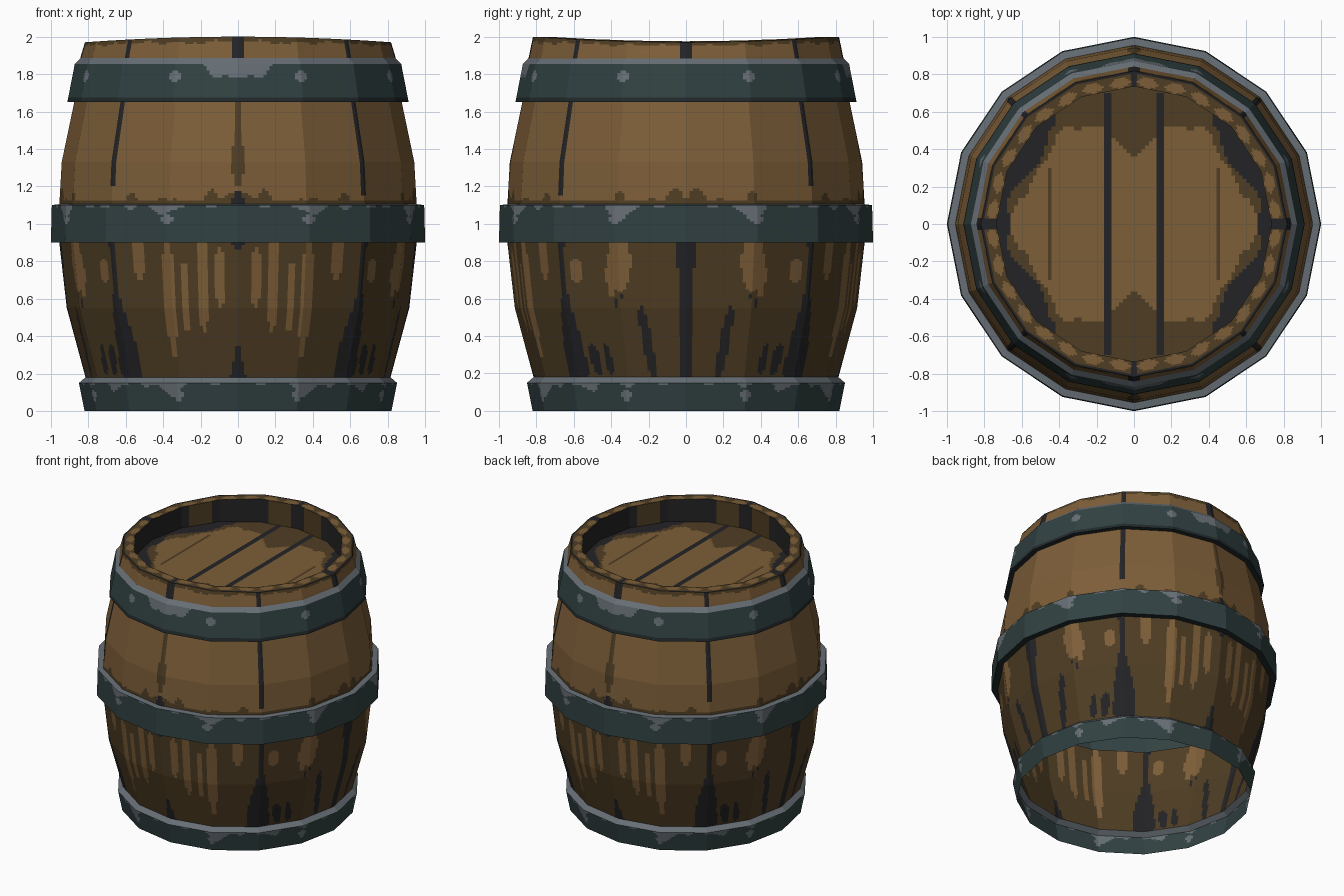
import bpy, bmesh, math
from mathutils import Vector, noise

if "Cube" in bpy.data.objects:
    bpy.data.objects.remove(bpy.data.objects["Cube"])

SIDES, SUB, STEP = 16, 20, 0.0125
COLOURS = [
    ("light_wood", (0.205, 0.112, 0.040)), ("dark_wood", (0.078, 0.047, 0.017)),
    ("charcoal_gap", (0.017, 0.017, 0.019)), ("iron_green", (0.031, 0.053, 0.054)),
    ("worn_grey", (0.135, 0.158, 0.178)), ("iron_shadow", (0.016, 0.023, 0.024)),
]
LIGHT, DARK, GAP, IRON, WORN, SHADOW = range(6)
MATS = []
for name, c in COLOURS:
    m = bpy.data.materials.new(name)
    m.diffuse_color = (*c, 1)
    m.use_nodes = True
    m.node_tree.nodes["Principled BSDF"].inputs["Base Color"].default_value = m.diffuse_color
    MATS.append(m)


def finish(bm, name):
    me = bpy.data.meshes.new(name)
    bm.to_mesh(me)
    bm.free()
    for m in MATS:
        me.materials.append(m)
    ob = bpy.data.objects.new(name, me)
    bpy.context.collection.objects.link(ob)


def fold(s):
    """Side number 0 (front or back) to 4 (left or right), mirrored four ways."""
    s %= 8
    return min(s, 8 - s)


def rim_drop(x, z):
    return 0.03 * x * x / 0.67 * max(0, (z - 1.9) / 0.1)


def band(name, profile, paint):
    """Sixteen-sided open sheet along a (radius, z) profile, finely cut for painting."""
    pts = []
    for k, ((r0, z0), (r1, z1)) in enumerate(zip(profile, profile[1:])):
        n = max(1, round(math.hypot(r1 - r0, z1 - z0) / STEP))
        pts += [(r0 + (r1 - r0) * j / n, z0 + (z1 - z0) * j / n, k) for j in range(n)]
    pts.append((*profile[-1], 0))
    bm = bmesh.new()
    corner = [Vector((math.sin(i * math.tau / SIDES), -math.cos(i * math.tau / SIDES))) for i in range(SIDES + 1)]
    total = SIDES * SUB
    ring = [corner[i // SUB].lerp(corner[i // SUB + 1], i % SUB / SUB) for i in range(total)]
    rows = [[bm.verts.new((p.x * r, p.y * r, z - rim_drop(p.x * r, z))) for p in ring] for r, z, _ in pts]
    for a in range(len(pts) - 1):
        r, z = (pts[a][0] + pts[a + 1][0]) / 2, (pts[a][1] + pts[a + 1][1]) / 2
        for i in range(total):
            j = (i + 1) % total
            f = bm.faces.new((rows[a][i], rows[a][j], rows[a + 1][j], rows[a + 1][i]))
            f.material_index = paint(fold((i + 0.5) / SUB), r, z, pts[a][2])
    finish(bm, name)


def lens(s, z, marks):
    """True inside any long drop-shaped streak (side, bottom, top, half width)."""
    for s0, z0, z1, w in marks:
        f = (z - z0) / (z1 - z0)
        if 0 < f < 1 and abs(s - s0) < w * math.sqrt(4 * f * (1 - f)):
            return True
    return False


def wobble(s, z, fs=3.0, fz=8.0):
    return noise.noise(Vector((s * fs, z * fz, 3.7)))


# Lower staves: dark wood with pale drips and gaps
DRIPS = [(0.27, .55, .88, .08), (.53, .42, .95, .09), (.8, .42, .8, .07), (1.05, .28, .95, .1),
         (1.55, .7, .95, .1), (2.25, .68, .82, .1), (3, .64, .95, .18), (2.85, .6, .85, .08)]
SLASHES = [(2.4, .19, .36, .1), (2.65, .19, .36, .07), (3.4, .15, .57, .08), (3.02, .55, .63, .03)]


def paint_lower(s, r, z, k):
    seam = 0.06 + 0.16 * max(0, min(1, (0.65 - z) / 0.3))
    if abs(s - 2) < seam + 0.04 * wobble(s, z) or 4 - s < 0.12 + 0.05 * (z > 0.76):
        return GAP
    if s < 0.12 * (0.38 - z) / 0.18 or s < (z - 0.86) * 3:
        return GAP
    lean = s + 0.35 * (z - 0.3) if s > 2.3 and z < 0.6 else s
    if lens(lean, z, SLASHES):
        return GAP
    return LIGHT if lens(s, z, DRIPS) else DARK


# Upper staves: pale wood with a ragged dark lower edge
def paint_upper(s, r, z, k):
    if abs(s - 2) < 0.025 + 0.05 * max(0, (z - 1.2)) and z > 1.15:
        return GAP
    if s < (1.2 - z) * 1.2:
        return GAP
    if s < 0.09 and lens(s, z, [(0, 1.2, 1.48, .09), (0, 1.45, 1.75, .07)]):
        return DARK
    ragged = 1.125 + 0.09 * max(0, noise.noise(Vector((s * 5.3, 1.1, 0.4))))
    return DARK if z < ragged else LIGHT


# Iron hoops: rivets, worn patches and a bright upper ledge
def hoop_paint(rivet_z, top, ledge, patch):
    def paint(s, r, z, k):
        if k == ledge:
            return WORN
        if k < ledge - 1:
            return SHADOW
        for s0 in (1, 3):
            if math.hypot((s - s0) * 0.36, z - rivet_z) < 0.031:
                return WORN
        depth = patch(s) + 0.05 * wobble(s, 0, 4)
        return WORN if z > top - depth else IRON
    return paint


def hump(s, centre, width, height):
    return height * max(0, 1 - ((s - centre) / width) ** 2)


band("lower_staves", [(0.815, 0.18), (0.915, 0.55), (0.955, 0.90)], paint_lower)
band("upper_staves", [(0.955, 1.10), (0.942, 1.33), (0.875, 1.65)], paint_upper)
band("bottom_hoop", [(0.82, 0), (0.85, 0.15), (0.815, 0.18)],
     hoop_paint(0.085, 0.15, 1, lambda s: hump(s, 1.15, 0.35, 0.07) + hump(s, 2.3, 0.2, 0.03)))
band("middle_hoop", [(0.955, 0.90), (1.0, 0.90), (0.995, 1.10), (0.955, 1.105)],
     hoop_paint(1.025, 1.10, 2, lambda s: hump(s, 1.05, 0.4, 0.05) + hump(s, 3.1, 0.3, 0.06)))
base_top = hoop_paint(1.79, 1.855, 2, lambda s: hump(s, 0.15, 0.5, 0.11) - 0.03)
band("top_hoop", [(0.875, 1.65), (0.912, 1.65), (0.872, 1.855), (0.842, 1.885)],
     lambda s, r, z, k: SHADOW if k == 1 and z < 1.672 else base_top(s, r, z, k))


# Rim: stave ends above the top hoop, lip and inner wall
def paint_rim(s, r, z, k):
    if k == 0:
        if abs(s - 2) < 0.06 or s < 0.08 or s > 3.92:
            return GAP
        edge = 1.975 + 0.02 * wobble(s, 0, 4)
        return LIGHT if z < edge else DARK
    if k == 1:
        if s > 3.9 or s < 0.06 or r > 0.808:
            return GAP
        c = (s * 2) % 1 - 0.5
        return LIGHT if (c / 0.36) ** 2 + ((r - 0.765) / 0.026) ** 2 < 1 else DARK
    return DARK if 0.3 < (s * 0.5 + 0.2) % 1 < 0.6 else GAP


band("rim", [(0.842, 1.885), (0.818, 2.0), (0.735, 2.0), (0.735, 1.82)], paint_rim)

# Sunken lid: boards running front to back
bm = bmesh.new()
bm.faces.new([bm.verts.new((0.735 * math.sin(i * math.tau / SIDES), -0.735 * math.cos(i * math.tau / SIDES), 1.82))
              for i in range(SIDES)])
for axis in ((1, 0, 0), (0, 1, 0)):
    for i in range(-36, 37):
        bmesh.ops.bisect_plane(bm, geom=bm.verts[:] + bm.edges[:] + bm.faces[:], dist=1e-5,
                               plane_co=[a * i * 0.02 for a in axis], plane_no=axis)
for f in bm.faces:
    c = f.calc_center_median()
    x, y = abs(c.x), abs(c.y)
    d = math.hypot(x, y)
    n = 0.04 * noise.noise(Vector((x * 14, 0, 0.5)))
    if 0.12 < x < 0.16 and y < 0.7 or 0.44 < x < 0.46 and y < 0.3:
        col = GAP if x < 0.3 else DARK
    elif x > 0.42 and d > 0.645 + 0.04 * math.sin(y * 14):
        col = GAP
    elif x < 0.12:
        col = LIGHT if y < 0.36 + x * 1.1 + n else DARK
    elif x < 0.42:
        col = LIGHT if y < 0.52 - max(0, x - 0.36) + n else DARK
    else:
        col = LIGHT if y < 0.42 - (x - 0.44) * 1.7 + n else DARK
    f.material_index = col
finish(bm, "lid")
